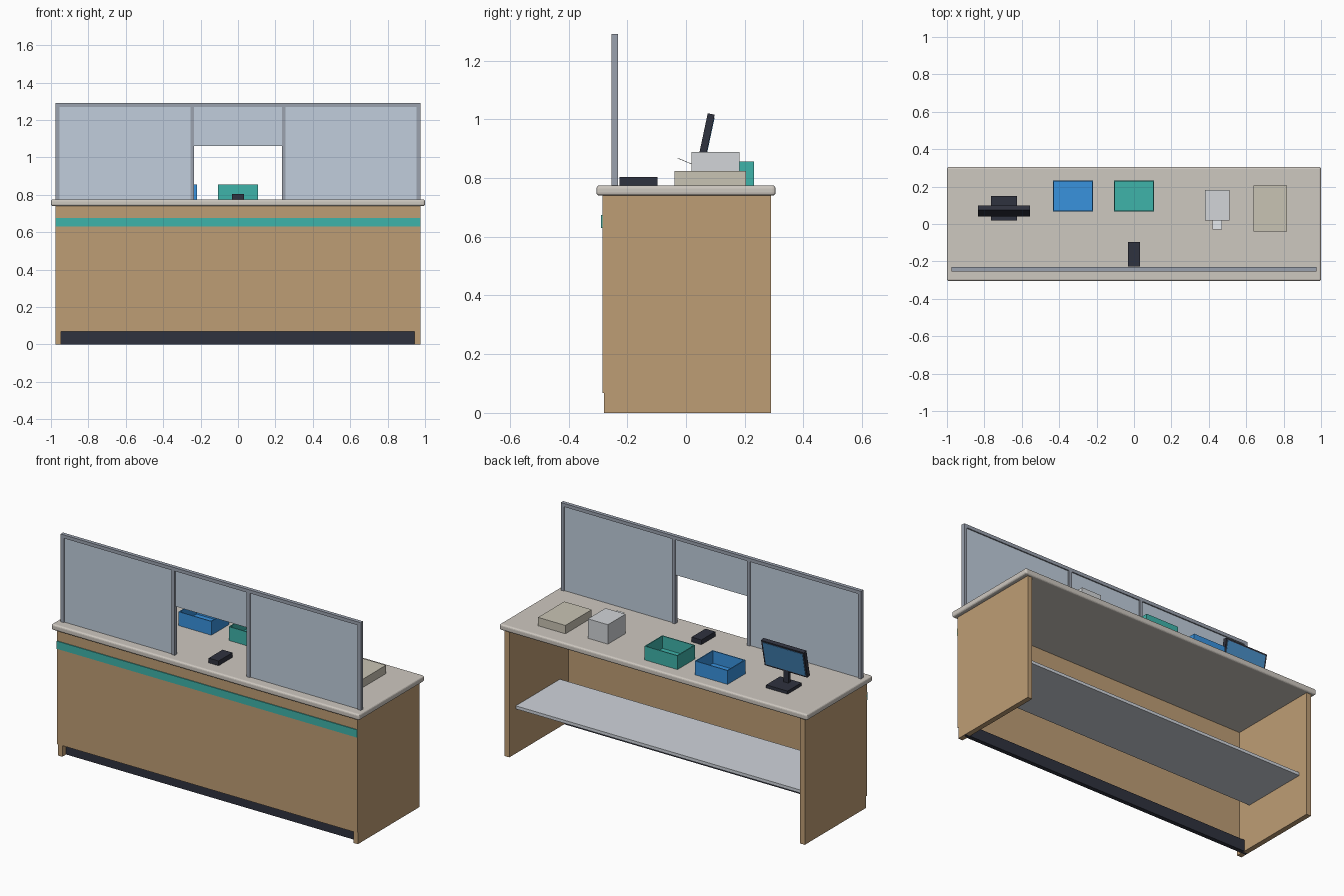
import bpy
import bmesh
from math import radians
from mathutils import Vector, Matrix

if "Cube" in bpy.data.objects:
    bpy.data.objects.remove(bpy.data.objects["Cube"], do_unlink=True)


def material(name, hex_code):
    """Material from an sRGB hex code, converted to linear."""
    srgb = [c / 255 for c in bytes.fromhex(hex_code)]
    lin = [((c + 0.055) / 1.055) ** 2.4 for c in srgb]
    mat = bpy.data.materials.new(name)
    mat.use_nodes = True
    mat.diffuse_color = (*lin, 1)
    mat.node_tree.nodes["Principled BSDF"].inputs["Base Color"].default_value = (*lin, 1)
    return mat


wood = material("wood", "be9d75")
stone = material("worktop", "cec8c0")
teal = material("teal", "3fb3aa")
blue = material("blue", "3892de")
dark = material("dark", "2f323e")
frame = material("frame_metal", "9ba2af")
glass = material("glass", "c1cedc")
shelf_grey = material("shelf_grey", "cfd4db")
light = material("light_plastic", "d2d5d8")
cream = material("cream_plastic", "c9c4b4")
display = material("display", "4a90c8")


def box(name, x, y, z, mat, bevel=0.0):
    """Box from (min, max) ranges on each axis."""
    lo, hi = Vector((x[0], y[0], z[0])), Vector((x[1], y[1], z[1]))
    mesh = bpy.data.meshes.new(name)
    bm = bmesh.new()
    bmesh.ops.create_cube(bm, size=1)
    bmesh.ops.scale(bm, vec=hi - lo, verts=bm.verts)
    bm.to_mesh(mesh)
    bm.free()
    obj = bpy.data.objects.new(name, mesh)
    obj.location = (lo + hi) / 2
    mesh.materials.append(mat)
    bpy.context.collection.objects.link(obj)
    if bevel:
        mod = obj.modifiers.new("Bevel", "BEVEL")
        mod.width, mod.segments = bevel, 3
    return obj


def open_tray(name, x, y, z, mat, wall=0.008):
    """Box hollowed from its top face."""
    obj = box(name, x, y, z, mat)
    bm = bmesh.new()
    bm.from_mesh(obj.data)
    bm.normal_update()
    top = max(bm.faces, key=lambda f: f.calc_center_median().z)
    bmesh.ops.inset_region(bm, faces=[top], thickness=wall)
    floor = bmesh.ops.extrude_discrete_faces(bm, faces=[top])["faces"][0]
    bmesh.ops.translate(bm, vec=(0, 0, wall - (z[1] - z[0])), verts=floor.verts)
    bm.to_mesh(obj.data)
    bm.free()
    return obj


def tilt(objects, pivot, angle):
    """Rotate objects about an x-parallel axis through the pivot."""
    move = Matrix.Translation(pivot)
    turn = move @ Matrix.Rotation(angle, 4, "X") @ move.inverted()
    for obj in objects:
        obj.matrix_world = turn @ Matrix.Translation(obj.location)


# Counter body
TOP = 0.775
box("worktop", (-1, 1), (-0.305, 0.305), (0.74, TOP), stone, 0.01)
box("front_panel", (-0.975, 0.975), (-0.285, -0.26), (0.068, 0.74), wood)
box("accent_strip", (-0.975, 0.975), (-0.29, -0.284), (0.63, 0.675), teal)
box("kick_plate", (-0.974, 0.974), (-0.245, -0.22), (0, 0.068), dark)
box("shelf", (-0.945, 0.945), (-0.18, 0.23), (0.262, 0.28), shelf_grey)
for side, (a, b) in {"right": (-0.975, -0.945), "left": (0.945, 0.975)}.items():
    box(side + "_end_panel", (a, b), (-0.28, 0.29), (0, 0.74), wood)

# Glazed screen with a service opening in the middle bay
FRAME_Y, GLASS_Y = (-0.253, -0.231), (-0.246, -0.238)
box("screen_top_rail", (-0.975, 0.975), FRAME_Y, (1.27, 1.29), frame)
for side, s in (("right", -1), ("left", 1)):
    for part, centre in (("outer", 0.965), ("inner", 0.244)):
        c = s * centre
        box(f"{side}_{part}_post", (c - 0.01, c + 0.01), FRAME_Y, (TOP, 1.27), frame)
    box(side + "_glass", sorted((s * 0.254, s * 0.955)), GLASS_Y, (TOP, 1.27), glass)
box("middle_glass", (-0.234, 0.234), GLASS_Y, (1.06, 1.27), glass)

# Monitor leaning towards the clerk
box("monitor_base", (-0.765, -0.626), (0.02, 0.15), (TOP, 0.793), dark)
box("monitor_neck", (-0.71, -0.68), (0.045, 0.065), (0.79, 0.88), dark)
housing = box("monitor_housing", (-0.834, -0.556), (0.057, 0.081), (0.858, 1.02), dark)
face = box("monitor_display", (-0.824, -0.566), (0.08, 0.083), (0.868, 1.01), display)
tilt((housing, face), Vector((-0.695, 0.069, 0.939)), radians(-12))

# Document trays
open_tray("blue_tray", (-0.433, -0.22), (0.067, 0.232), (TOP, 0.856), blue)
open_tray("teal_tray", (-0.107, 0.107), (0.067, 0.232), (TOP, 0.856), teal)

# Card reader, label printer with paper, flat scanner
box("card_reader", (-0.032, 0.032), (-0.226, -0.097), (TOP, 0.803), dark)
box("printer", (0.38, 0.51), (0.018, 0.182), (TOP, 0.889), light)
paper = box("printer_paper", (0.42, 0.47), (-0.031, 0.022), (0.857, 0.859), light)
tilt((paper,), Vector((0.445, -0.005, 0.858)), radians(-23))
box("scanner", (0.64, 0.818), (-0.039, 0.205), (TOP, 0.824), cream)
